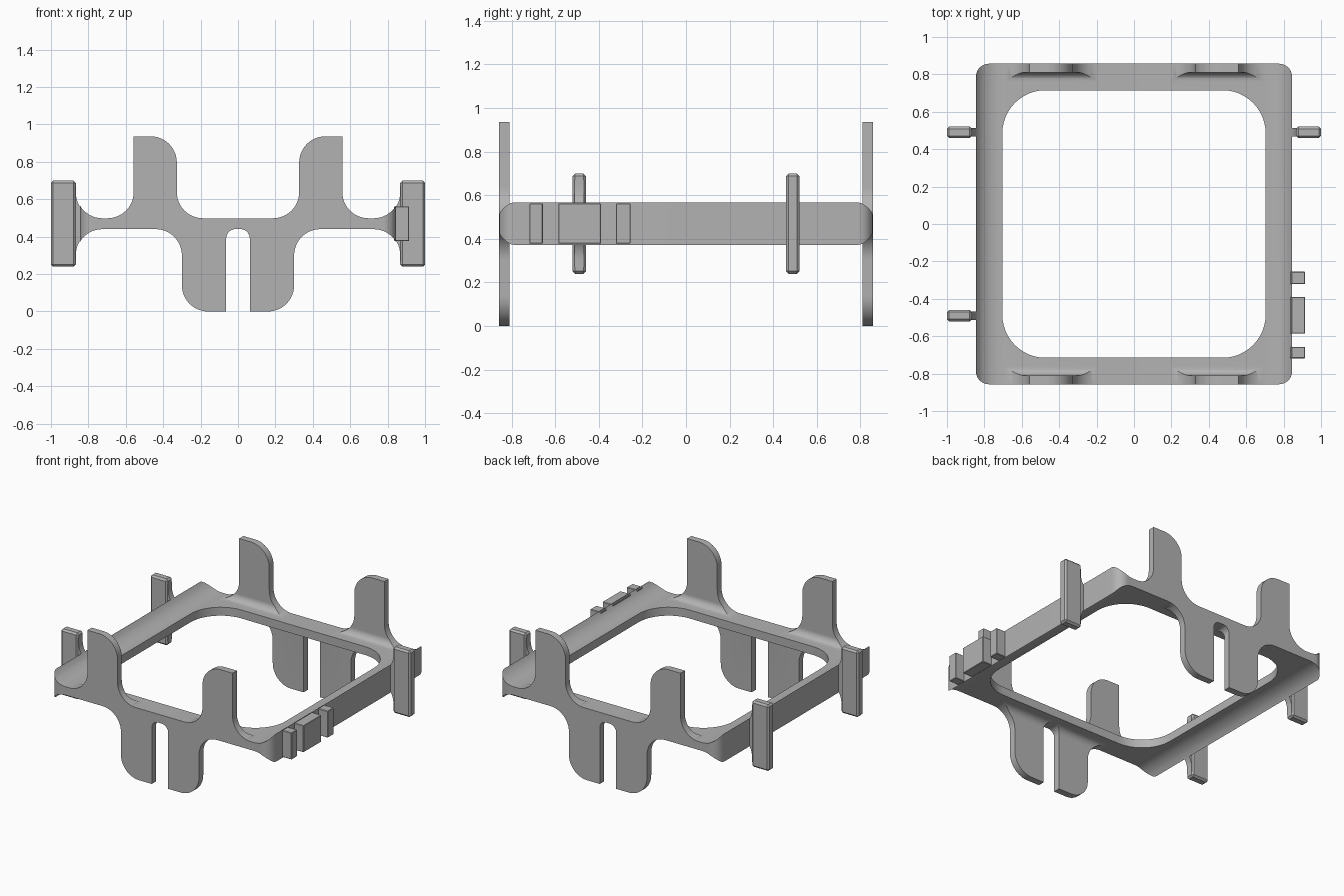
import bpy, bmesh, math
from mathutils import Vector

if "Cube" in bpy.data.objects:
    bpy.data.objects.remove(bpy.data.objects["Cube"])

GREY = (0.45, 0.45, 0.45, 1)
grey = bpy.data.materials.new("plain grey")
grey.use_nodes = True
grey.diffuse_color = GREY
grey.node_tree.nodes["Principled BSDF"].inputs["Base Color"].default_value = GREY

LOW, HIGH, MID = 0.44, 0.498, 0.469   # underside, top and middle of the thin web
FILLET = 0.14


def rounded(points, steps=12):
    """Outline from (u, v, radius) corners, each rounded by its radius."""
    out = []
    for i, (u, v, r) in enumerate(points):
        p = Vector((u, v))
        if r == 0:
            out.append(p)
            continue
        a = (Vector(points[i - 1][:2]) - p).normalized()
        b = (Vector(points[(i + 1) % len(points)][:2]) - p).normalized()
        half = a.angle(b) / 2
        centre = p + (a + b).normalized() * r / math.sin(half)
        start = p + a * r / math.tan(half) - centre
        end = p + b * r / math.tan(half) - centre
        sweep = start.angle(end)
        for k in range(steps + 1):
            t = k / steps
            out.append(centre + (start * math.sin((1 - t) * sweep)
                                 + end * math.sin(t * sweep)) / math.sin(sweep))
    return out


def prism(name, points, axis, lo, hi):
    """Extrude a rounded outline along one axis."""
    place = {"x": lambda p, d: (d, p.x, p.y),
             "y": lambda p, d: (p.x, d, p.y),
             "z": lambda p, d: (p.x, p.y, d)}[axis]
    shift = {"x": (hi - lo, 0, 0), "y": (0, hi - lo, 0), "z": (0, 0, hi - lo)}[axis]
    bm = bmesh.new()
    face = bm.faces.new([bm.verts.new(place(p, lo)) for p in rounded(points)])
    top = bmesh.ops.extrude_face_region(bm, geom=[face])["geom"]
    bmesh.ops.translate(bm, vec=shift, verts=[g for g in top if isinstance(g, bmesh.types.BMVert)])
    bmesh.ops.recalc_face_normals(bm, faces=bm.faces)
    mesh = bpy.data.meshes.new(name)
    bm.to_mesh(mesh)
    bm.free()
    mesh.materials.append(grey)
    ob = bpy.data.objects.new(name, mesh)
    bpy.context.collection.objects.link(ob)
    return ob


def activate(ob):
    bpy.ops.object.select_all(action="DESELECT")
    ob.select_set(True)
    bpy.context.view_layer.objects.active = ob


def cut(ob, cutter, operation="DIFFERENCE"):
    mod = ob.modifiers.new("cut", "BOOLEAN")
    mod.operation, mod.object, mod.solver = operation, cutter, "EXACT"
    activate(ob)
    bpy.ops.object.modifier_apply(modifier=mod.name)
    bpy.data.objects.remove(cutter)


def rectangle(u0, v0, u1, v1, r=0):
    return [(u0, v0, r), (u1, v0, r), (u1, v1, r), (u0, v1, r)]


def box(name, x0, x1, y0, y1, z0, z1, chamfer):
    ob = prism(name, rectangle(x0, y0, x1, y1), "z", z0, z1)
    mod = ob.modifiers.new("chamfer", "BEVEL")
    mod.width, mod.segments = chamfer, 1
    return ob


# Front silhouette: two legs, two uprights and flared ends on a thin web
half = [(0.063, LOW, 0.05), (0.063, 0, 0), (0.3, 0, FILLET), (0.3, LOW, FILLET),
        (0.865, LOW, FILLET), (0.865, 0.28, 0), (0.88, 0.28, 0), (0.88, 0.66, 0),
        (0.865, 0.66, 0), (0.865, HIGH, FILLET), (0.558, HIGH, FILLET),
        (0.558, 0.936, 0), (0.327, 0.936, FILLET), (0.327, HIGH, FILLET)]
outline = half + [(-x, z, r) for x, z, r in reversed(half)]
frame = prism("frame", outline, "y", -1, 1)

# Hollow between the front and back plates, above and below the web
for level, far in ((HIGH + 0.0005, 1.2), (LOW - 0.0005, -0.3)):
    hollow = [(-0.81, far, 0), (-0.81, level, 0.05), (0.81, level, 0.05), (0.81, far, 0)]
    cut(frame, prism("hollow_cutter", hollow, "x", -0.712, 0.712))

# Rounded outer plan and central opening
cut(frame, prism("plan_cutter", rectangle(-0.845, -0.857, 0.845, 0.857, 0.07), "z", -0.5, 1.5),
    "INTERSECT")
cut(frame, prism("opening_cutter", rectangle(-0.704, -0.715, 0.704, 0.715, 0.23), "z", -0.5, 1.5))
activate(frame)
bpy.ops.object.shade_smooth_by_angle(angle=math.radians(30))

# Side clips: a flared neck carrying an upright chamfered bar
for name, side, y in (("left_back", 1, 0.49), ("right_back", -1, 0.49), ("right_front", -1, -0.49)):
    neck = [(0.8, LOW + 0.002, 0), (0.867, LOW + 0.002, FILLET), (0.867, 0.27, 0), (0.9, 0.27, 0),
            (0.9, 0.67, 0), (0.867, 0.67, 0), (0.867, HIGH - 0.002, FILLET), (0.8, HIGH - 0.002, 0)]
    neck[0] = (0.72, LOW + 0.002, 0)
    neck[-1] = (0.72, HIGH - 0.002, 0)
    ob = prism(name + "_clip_neck", [(side * x, z, r) for x, z, r in neck], "y", y - 0.022, y + 0.022)
    activate(ob)
    bpy.ops.object.shade_smooth_by_angle(angle=math.radians(30))
    x0, x1 = sorted((side * 0.867, side * 1.0))
    box(name + "_clip_bar", x0, x1, y - 0.031, y + 0.031, MID - 0.23, MID + 0.23, 0.012)

# Row of blocks on the left side
for name, y0, y1 in (("front", -0.718, -0.657), ("middle", -0.586, -0.39), ("back", -0.321, -0.255)):
    box(name + "_block", 0.835, 0.915, y0, y1, MID - 0.092, MID + 0.093, 0.003)
